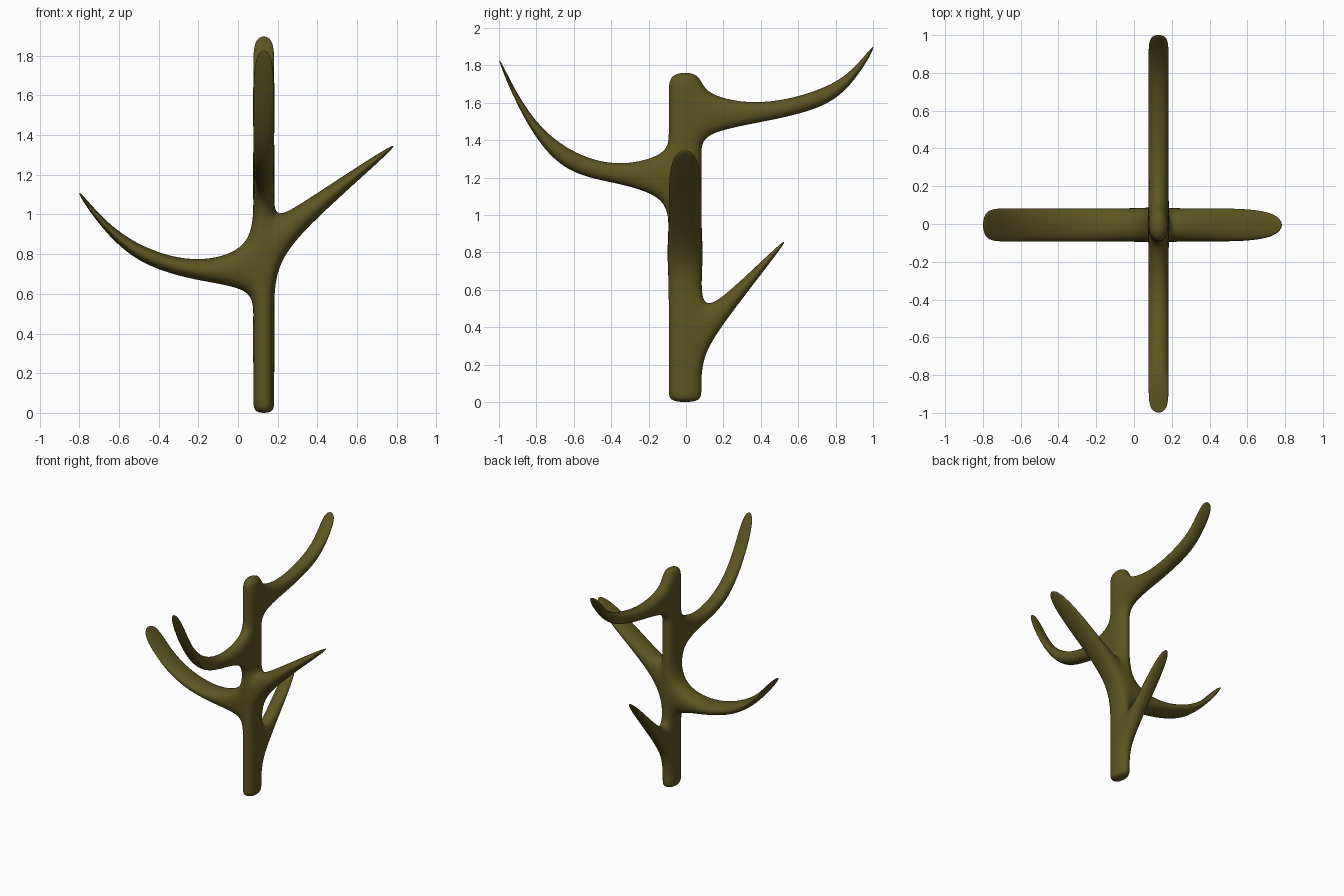
import bpy, bmesh

if "Cube" in bpy.data.objects:
    bpy.data.objects.remove(bpy.data.objects["Cube"])

# Trunk cage: four corners, counter-clockwise from above
X0, X1, Y0, Y1 = 0.073, 0.187, -0.10, 0.09
CORNERS = [(X0, Y0), (X1, Y0), (X1, Y1), (X0, Y1)]
FRONT, RIGHT, BACK, LEFT = range(4)

# Ring heights as (z on left side, z on right side)
RINGS = [(-0.005, -0.005), (0.06, 0.06), (0.25, 0.25), (0.49, 0.49),
         (0.62, 0.74), (0.83, 0.98), (1.09, 1.09), (1.33, 1.33),
         (1.43, 1.43), (1.65, 1.65), (1.77, 1.77)]

# Branches: (trunk side, ring below): sections of (reach, z top, z bottom)
BRANCHES = {
    (BACK, 2): [(0.24, 0.60, 0.472), (0.55, 0.895, 0.872)],
    (LEFT, 4): [(-0.22, 0.752, 0.663), (-0.50, 0.841, 0.744),
                (-0.68, 0.975, 0.915), (-0.81, 1.135, 1.105)],
    (RIGHT, 4): [(0.36, 1.087, 0.95), (0.82, 1.385, 1.36)],
    (FRONT, 6): [(-0.38, 1.252, 1.172), (-0.66, 1.357, 1.217),
                 (-0.86, 1.555, 1.48), (-1.01, 1.87, 1.835)],
    (BACK, 8): [(0.40, 1.582, 1.492), (0.75, 1.677, 1.565),
                (0.90, 1.782, 1.708), (1.01, 1.925, 1.89)],
}

bm = bmesh.new()
rings = []
for zl, zr in RINGS:
    rings.append([bm.verts.new((x, y, zl if x == X0 else zr)) for x, y in CORNERS])

# Branch: a four-sided tube extruded from one trunk face
def branch(loop, side, sections):
    axis = 1 if side in (FRONT, BACK) else 0
    for reach, top, bottom in sections:
        new = []
        for i, v in enumerate(loop):
            p = v.co.copy()
            p[axis] = reach
            p.z = bottom if i < 2 else top
            new.append(bm.verts.new(p))
        for i in range(4):
            j = (i + 1) % 4
            bm.faces.new((loop[i], loop[j], new[j], new[i]))
        loop = new
    bm.faces.new(loop)

# Trunk walls and branches
for r in range(len(rings) - 1):
    for s in range(4):
        t = (s + 1) % 4
        quad = [rings[r][s], rings[r][t], rings[r + 1][t], rings[r + 1][s]]
        if (s, r) in BRANCHES:
            branch(quad, s, BRANCHES[(s, r)])
        else:
            bm.faces.new(quad)

# Trunk ends
bm.faces.new(rings[0][::-1])
bm.faces.new(rings[-1])
bmesh.ops.recalc_face_normals(bm, faces=bm.faces[:])
for f in bm.faces:
    f.smooth = True

mesh = bpy.data.meshes.new("branching_stem")
bm.to_mesh(mesh)
bm.free()
stem = bpy.data.objects.new("branching_stem", mesh)
bpy.context.collection.objects.link(stem)

# Smooth organic surface
sub = stem.modifiers.new("smooth", 'SUBSURF')
sub.levels = sub.render_levels = 3

# Olive bark
bark = bpy.data.materials.new("olive_bark")
bark.diffuse_color = (0.11, 0.09, 0.015, 1)
bark.use_nodes = True
bark.node_tree.nodes["Principled BSDF"].inputs["Base Color"].default_value = bark.diffuse_color
mesh.materials.append(bark)
